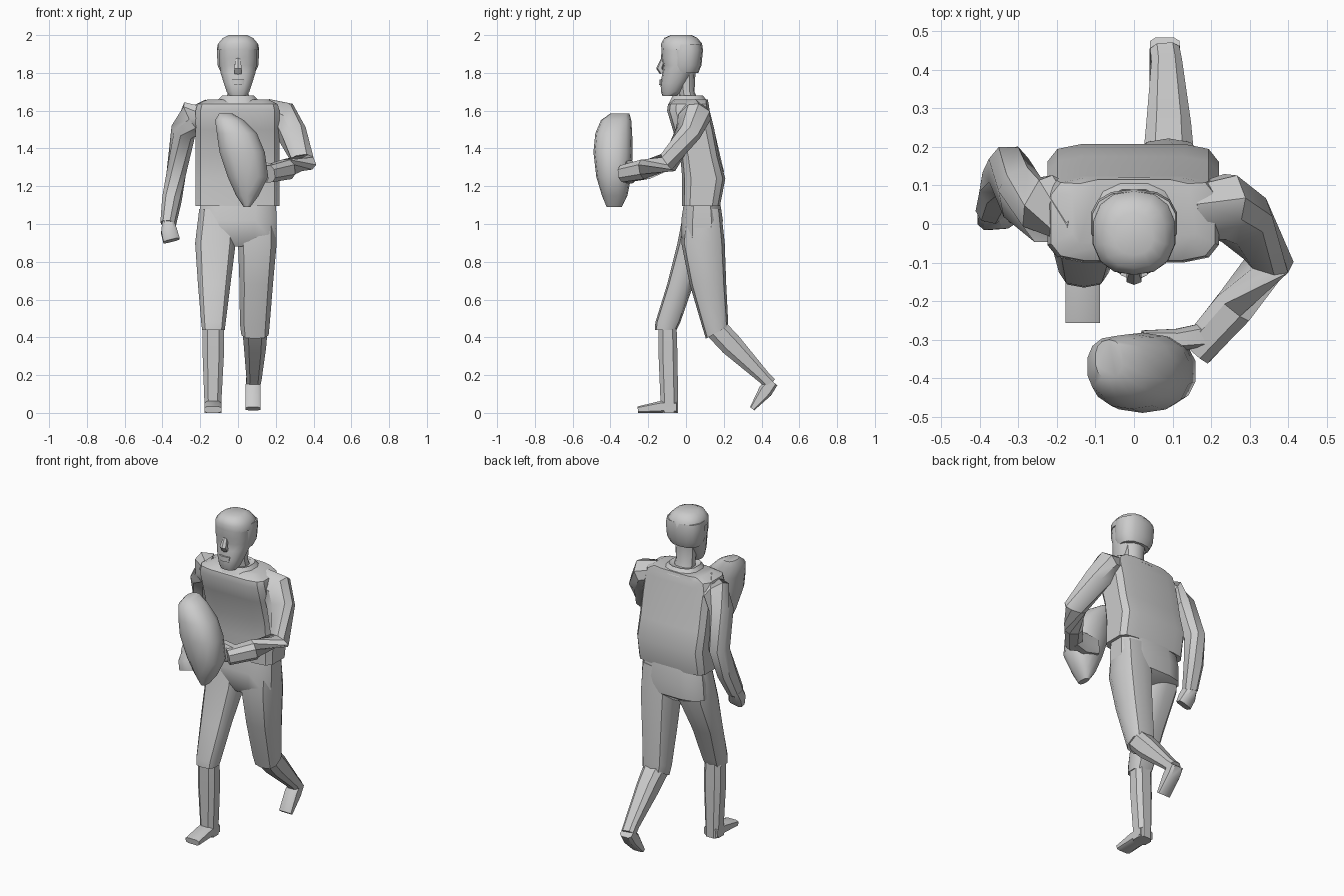
import bpy, bmesh, math
from mathutils import Vector


def build(name, rings, angle=40):
    """Skin a list of equal-length point rings and cap both ends."""
    bm = bmesh.new()
    vs = [[bm.verts.new(p) for p in r] for r in rings]
    n = len(vs[0])
    for a, b in zip(vs, vs[1:]):
        for i in range(n):
            j = (i + 1) % n
            bm.faces.new((a[i], a[j], b[j], b[i]))
    bm.faces.new(vs[0])
    bm.faces.new(vs[-1])
    bmesh.ops.recalc_face_normals(bm, faces=bm.faces)
    me = bpy.data.meshes.new(name)
    bm.to_mesh(me)
    bm.free()
    ob = bpy.data.objects.new(name, me)
    bpy.context.collection.objects.link(ob)
    bpy.ops.object.select_all(action='DESELECT')
    ob.select_set(True)
    bpy.context.view_layer.objects.active = ob
    bpy.ops.object.shade_smooth_by_angle(angle=math.radians(angle))
    return ob


def unit_ring(n, e):
    """Superellipse filling -1..1; a low exponent makes it boxy."""
    pts = []
    for i in range(n):
        a = 2 * math.pi * (i + 0.5) / n
        c, s = math.cos(a), math.sin(a)
        pts.append((math.copysign(abs(c) ** e, c), math.copysign(abs(s) ** e, s)))
    m = max(p[0] for p in pts)
    k = max(p[1] for p in pts)
    return [(x / m, y / k) for x, y in pts]


def loft(name, rows, n=12, e=0.8, angle=40):
    """Rows are z, x0, x1, y0, y1 and an optional slope of z along y."""
    rings = []
    for z, x0, x1, y0, y1, *sl in rows:
        cx, cy, rx, ry = (x0 + x1) / 2, (y0 + y1) / 2, (x1 - x0) / 2, (y1 - y0) / 2
        s = sl[0] if sl else 0
        rings.append([(cx + u * rx, cy + v * ry, z + s * v * ry) for u, v in unit_ring(n, e)])
    return build(name, rings, angle)


def tube(name, path, ref, n=8, e=0.8):
    """Path rows are x, y, z, width along ref, width across it."""
    P = [Vector(p[:3]) for p in path]
    rings = []
    for i, p in enumerate(P):
        t = Vector()
        if i:
            t += (p - P[i - 1]).normalized()
        if i < len(P) - 1:
            t += (P[i + 1] - p).normalized()
        t.normalize()
        r = Vector(ref)
        u = (r - t * r.dot(t)).normalized()
        v = t.cross(u)
        rings.append([p + u * a * path[i][3] + v * b * path[i][4] for a, b in unit_ring(n, e)])
    return build(name, rings)


# Shirt
loft("shirt", [
    (1.095, -.225, .22, -.02, .18),
    (1.24, -.225, .22, -.02, .208),
    (1.36, -.225, .22, -.03, .175),
    (1.50, -.225, .22, -.07, .15),
    (1.60, -.225, .22, -.10, .125),
    (1.635, -.215, .21, -.095, .12),
    (1.66, -.16, .16, -.06, .115)], 12, 0.4, 35)
loft("collar", [
    (1.64, -.12, .12, -.09, .12),
    (1.68, -.085, .085, -.07, .09),
    (1.67, -.07, .07, -.05, .08)])

# Trousers
loft("hips", [
    (1.12, -.195, .20, -.01, .18),
    (1.02, -.212, .205, -.025, .195),
    (.93, -.215, .20, -.025, .19),
    (.88, -.06, .05, .0, .13)], 12, 0.6)
loft("front_trouser_leg", [
    (1.08, -.205, -.01, -.01, .16),
    (.90, -.227, -.012, -.045, .15),
    (.68, -.212, -.04, -.10, .04),
    (.48, -.195, -.065, -.162, -.03),
    (.44, -.19, -.07, -.165, -.05)], 10, 0.7)
loft("back_trouser_leg", [
    (1.08, .01, .20, -.005, .185),
    (.90, .0, .205, -.025, .205),
    (.68, .008, .185, .02, .213),
    (.48, .01, .168, .085, .222, .3),
    (.425, .018, .162, .105, .222, .55)], 10, 0.7)

# Lower legs and feet
loft("front_shin", [
    (.46, -.187, -.075, -.145, -.05),
    (.30, -.187, -.075, -.145, -.045),
    (.06, -.178, -.088, -.135, -.042),
    (.0, -.178, -.088, -.135, -.042)], 8, 0.7)
tube("front_foot", [
    (-.133, -.05, .03, .045, .03),
    (-.133, -.13, .032, .045, .032),
    (-.133, -.255, .017, .045, .017)], (1, 0, 0), 8, 0.5)
tube("back_shin", [
    (.09, .165, .44, .065, .06),
    (.09, .24, .36, .058, .06),
    (.085, .41, .19, .04, .035),
    (.08, .445, .155, .038, .035)], (1, 0, 0), 8, 0.7)
tube("back_foot", [
    (.08, .46, .165, .038, .03),
    (.08, .42, .115, .04, .038),
    (.08, .35, .022, .04, .014)], (1, 0, 0), 8, 0.5)

# Hanging arm
tube("hanging_arm", [
    (-.15, .02, 1.585, .06, .075),
    (-.235, .04, 1.565, .08, .085),
    (-.29, .07, 1.49, .06, .075),
    (-.325, .14, 1.28, .052, .06),
    (-.35, .10, 1.13, .048, .055),
    (-.37, .045, 1.0, .038, .045)], (.9, 0, .4))
tube("hanging_hand", [
    (-.37, .05, 1.01, .03, .04),
    (-.365, .025, .96, .042, .042),
    (-.352, .01, .912, .044, .025)], (1, 0, 0), 8, 0.6)

# Bent arm
tube("bent_arm", [
    (.15, .03, 1.585, .075, .06),
    (.235, .045, 1.565, .085, .075),
    (.285, .01, 1.48, .075, .06),
    (.35, -.095, 1.325, .06, .052),
    (.26, -.215, 1.29, .052, .052),
    (.16, -.33, 1.265, .045, .045)], (.5, .6, .6))
tube("bent_hand", [
    (.19, -.29, 1.27, .045, .035),
    (.11, -.30, 1.275, .06, .028),
    (.02, -.29, 1.28, .045, .014)], (0, 0, 1), 8, 0.6)

# Carried ball
loft("ball", [
    (1.09, .03, .065, -.42, -.34),
    (1.15, -.01, .11, -.445, -.31),
    (1.25, -.055, .16, -.475, -.29),
    (1.38, -.098, .142, -.49, -.282),
    (1.48, -.112, .10, -.48, -.285),
    (1.55, -.121, .03, -.45, -.29),
    (1.585, -.10, -.03, -.40, -.30)], 14, 0.85)

# Head, hair and neck
loft("neck", [
    (1.62, -.065, .065, -.03, .08),
    (1.70, -.055, .055, -.04, .045),
    (1.80, -.06, .06, -.05, .05)], 10)
loft("face", [
    (1.678, -.045, .045, -.125, -.05),
    (1.70, -.06, .06, -.132, -.02),
    (1.745, -.075, .075, -.135, .01),
    (1.80, -.092, .092, -.125, .04),
    (1.84, -.098, .098, -.12, .05),
    (1.88, -.10, .10, -.132, .05),
    (1.95, -.098, .098, -.128, .05)], 14, 0.85, 50)
loft("hair_back", [
    (1.80, -.09, .09, -.08, .065),
    (1.84, -.108, .108, -.085, .082),
    (1.92, -.112, .112, -.085, .09),
    (1.95, -.108, .108, -.085, .085)], 14, 0.8, 50)
loft("hair_top", [
    (1.92, -.108, .108, -.13, .09),
    (1.955, -.105, .105, -.132, .085),
    (1.985, -.08, .08, -.115, .06),
    (2.0, -.05, .05, -.08, .03)], 14, 0.85, 50)
tube("nose", [
    (0, -.12, 1.875, .012, .012),
    (0, -.14, 1.825, .02, .018),
    (0, -.125, 1.80, .018, .015)], (1, 0, 0), 6)
loft("mouth", [
    (1.735, -.03, .03, -.142, -.11),
    (1.765, -.035, .035, -.14, -.11)], 8)
